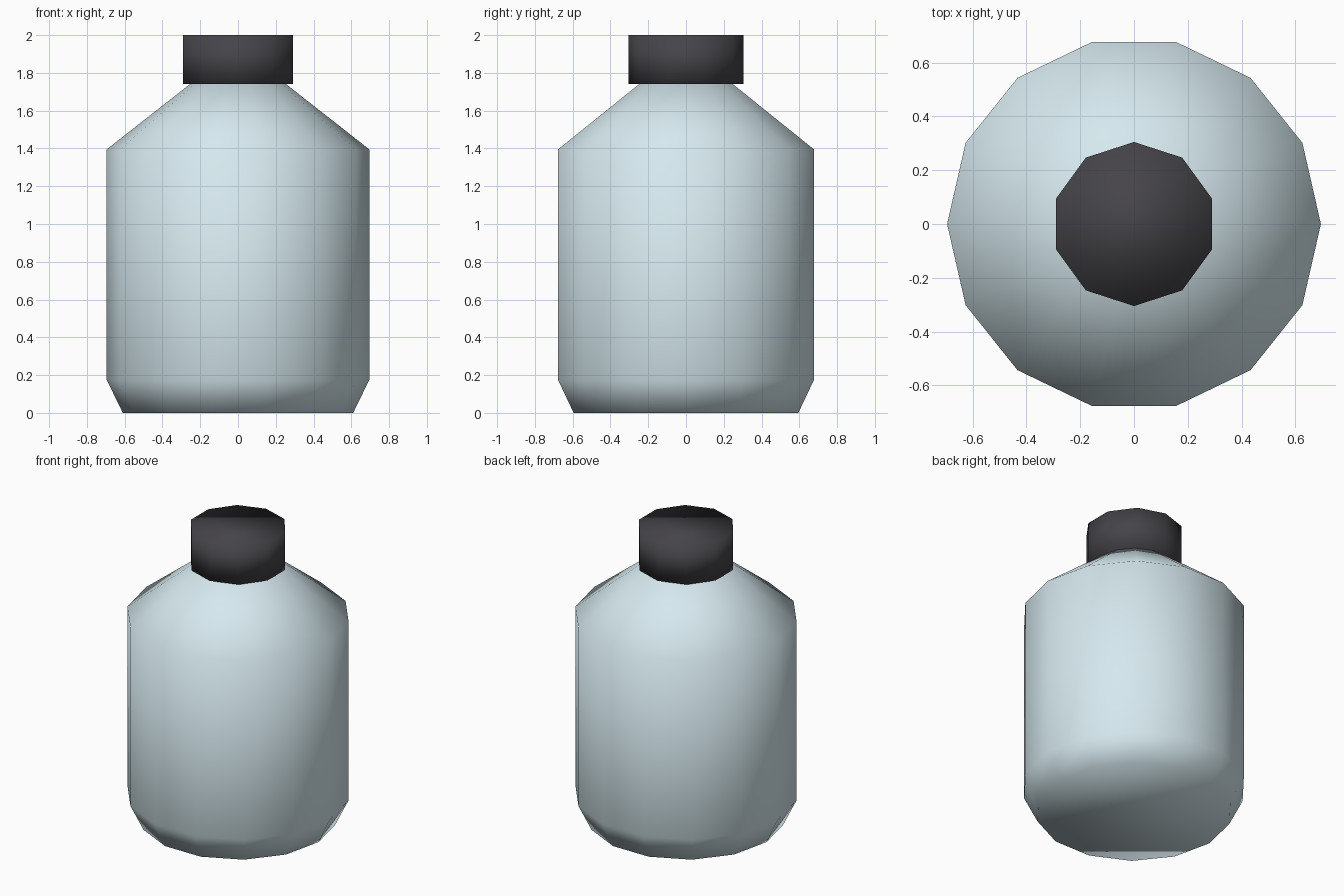
import bpy, bmesh, math

if "Cube" in bpy.data.objects:
    bpy.data.objects.remove(bpy.data.objects["Cube"])


def material(name, color):
    mat = bpy.data.materials.new(name)
    mat.diffuse_color = color
    mat.use_nodes = True
    mat.node_tree.nodes["Principled BSDF"].inputs["Base Color"].default_value = mat.diffuse_color
    return mat


def lathe(name, profile, sides, start, mat):
    """Closed solid made of stacked polygon rings (radius, height)."""
    bm = bmesh.new()
    rings = []
    for r, z in profile:
        angles = [start + 2 * math.pi * i / sides for i in range(sides)]
        rings.append([bm.verts.new((r * math.cos(a), r * math.sin(a), z)) for a in angles])
    for low, high in zip(rings, rings[1:]):
        for i in range(sides):
            j = (i + 1) % sides
            bm.faces.new((low[i], low[j], high[j], high[i]))
    bm.faces.new(rings[0][::-1])
    bm.faces.new(rings[-1])
    for face in bm.faces:
        face.smooth = True
    mesh = bpy.data.meshes.new(name)
    bm.to_mesh(mesh)
    bm.free()
    mesh.materials.append(mat)
    obj = bpy.data.objects.new(name, mesh)
    bpy.context.collection.objects.link(obj)
    return obj


# Bottle body: chamfered foot, straight wall, sloping shoulder
lathe("bottle_body",
      [(0.61, 0), (0.695, 0.175), (0.695, 1.395), (0.255, 1.74)],
      14, 0, material("pale_blue", (0.67, 0.81, 0.86, 1)))

# Ten-sided cap with a corner facing the front
lathe("bottle_cap", [(0.305, 1.74), (0.305, 2.0)],
      10, math.pi / 2, material("charcoal", (0.06, 0.057, 0.065, 1)))
